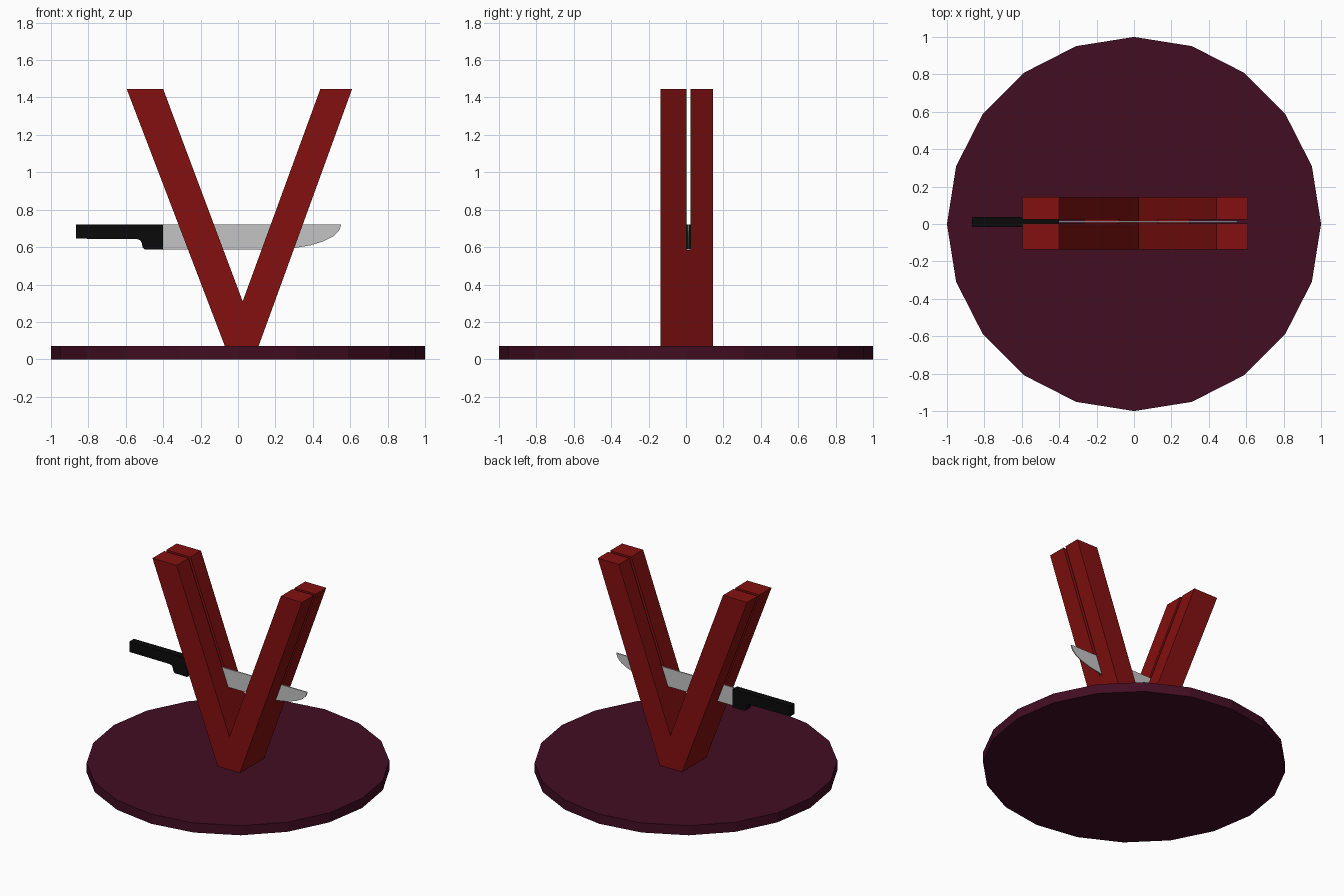
import bpy, bmesh

cube = bpy.data.objects.get("Cube")
if cube:
    bpy.data.objects.remove(cube, do_unlink=True)


def material(name, color):
    m = bpy.data.materials.new(name)
    m.use_nodes = True
    m.diffuse_color = (*color, 1)
    bsdf = next(n for n in m.node_tree.nodes if n.type == 'BSDF_PRINCIPLED')
    bsdf.inputs["Base Color"].default_value = (*color, 1)
    return m


RED = material("deep red", (0.23, 0.005, 0.005))
PLUM = material("dark plum", (0.054, 0.004, 0.016))
BLACK = material("black", (0.003, 0.003, 0.003))
STEEL = material("steel grey", (0.55, 0.55, 0.55))


def extrude_profile(name, points, y0, y1, mat):
    """Closed x-z outline given thickness along y."""
    bm = bmesh.new()
    face = bm.faces.new([bm.verts.new((x, y0, z)) for x, z in points])
    ext = bmesh.ops.extrude_face_region(bm, geom=[face])
    moved = [v for v in ext["geom"] if isinstance(v, bmesh.types.BMVert)]
    bmesh.ops.translate(bm, verts=moved, vec=(0, y1 - y0, 0))
    bmesh.ops.recalc_face_normals(bm, faces=bm.faces)
    mesh = bpy.data.meshes.new(name)
    bm.to_mesh(mesh)
    bm.free()
    mesh.materials.append(mat)
    obj = bpy.data.objects.new(name, mesh)
    bpy.context.collection.objects.link(obj)
    return obj


# Round base plate
bpy.ops.mesh.primitive_cylinder_add(vertices=20, radius=1, depth=0.07,
                                    location=(0, 0, 0.035))
base = bpy.context.object
base.name = "base_plate"
base.data.materials.append(PLUM)

# V-shaped stand
stand = extrude_profile("v_stand", [
    (-0.07, 0.07), (0.11, 0.07), (0.61, 1.445), (0.44, 1.445),
    (0.025, 0.31), (-0.40, 1.445), (-0.595, 1.445)], -0.135, 0.145, RED)

# Slot sawn down through both arms
cutter = extrude_profile("slot_cutter", [
    (-1, 0.585), (1, 0.585), (1, 1.6), (-1, 1.6)], 0.002, 0.024, RED)
cutter.hide_render = True
cutter.hide_viewport = True
cut = stand.modifiers.new("slot", 'BOOLEAN')
cut.operation = 'DIFFERENCE'
cut.solver = 'EXACT'
cut.object = cutter

# Knife handle with a stepped bolster
extrude_profile("knife_handle", [
    (-0.865, 0.72), (-0.865, 0.645), (-0.54, 0.643), (-0.522, 0.636),
    (-0.514, 0.62), (-0.51, 0.60), (-0.50, 0.588), (-0.40, 0.586),
    (-0.40, 0.72)], -0.016, 0.037, BLACK)

# Knife blade with a curved tip
extrude_profile("knife_blade", [
    (-0.40, 0.72), (-0.40, 0.588), (0.20, 0.588), (0.30, 0.595),
    (0.39, 0.61), (0.46, 0.632), (0.51, 0.658), (0.54, 0.687),
    (0.552, 0.72)], 0.007, 0.015, STEEL)
